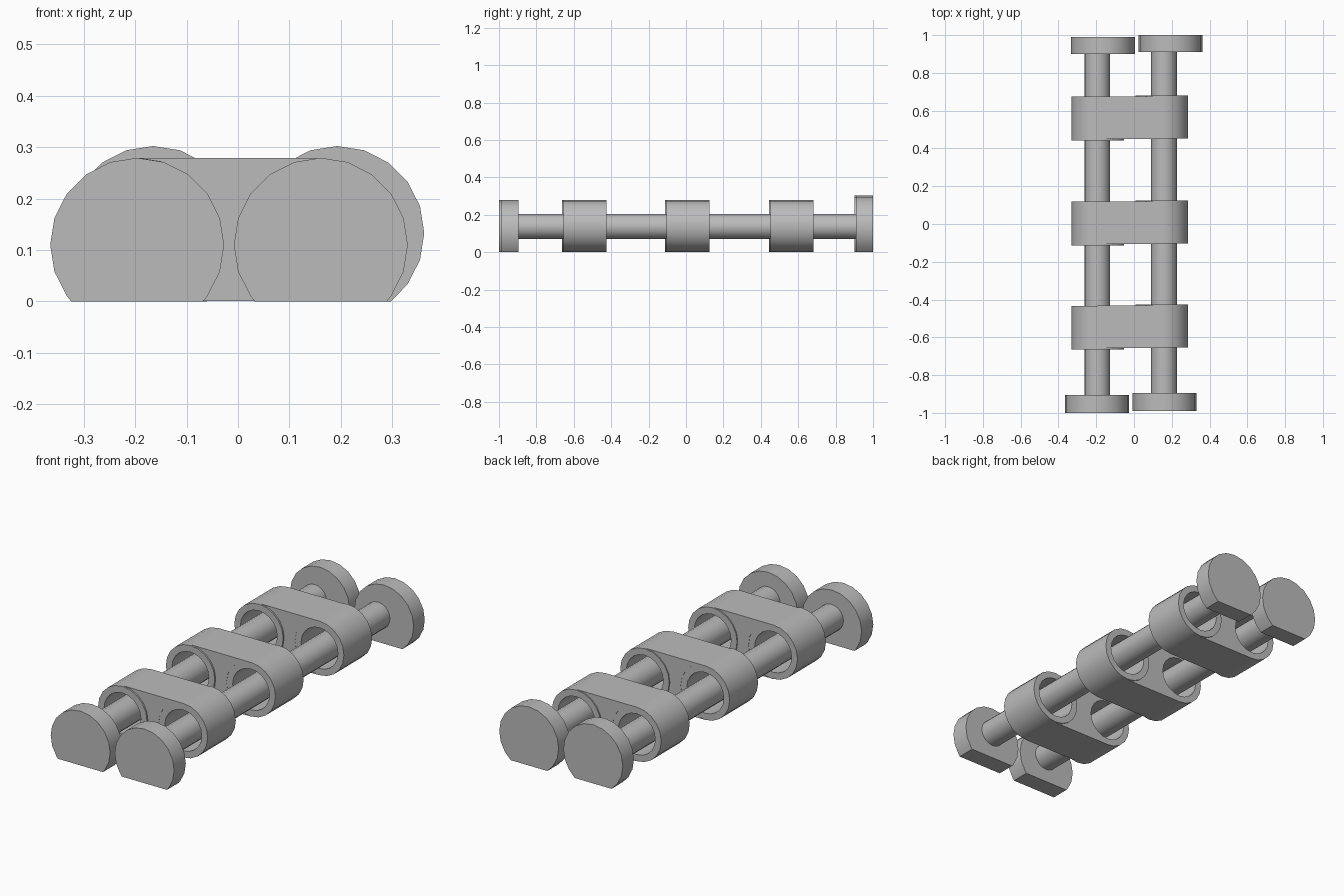
import bpy, bmesh
from math import cos, sin, pi, sqrt, asin

cube = bpy.data.objects.get("Cube")
if cube:
    bpy.data.objects.remove(cube, do_unlink=True)

grey = bpy.data.materials.new("plain_grey")
grey.use_nodes = True
grey.diffuse_color = (0.5, 0.5, 0.5, 1)
grey.node_tree.nodes["Principled BSDF"].inputs["Base Color"].default_value = (0.5, 0.5, 0.5, 1)

SIDES = 20


def arc(cx, cz, r, start, end, steps):
    return [(cx + r * cos(start + (end - start) * i / steps),
             cz + r * sin(start + (end - start) * i / steps)) for i in range(steps + 1)]


def circle(cx, cz, r):
    return arc(cx, cz, r, 0, 2 * pi, SIDES)[:-1]


def finish(name, bm):
    bmesh.ops.recalc_face_normals(bm, faces=bm.faces)
    mesh = bpy.data.meshes.new(name)
    bm.to_mesh(mesh)
    bm.free()
    mesh.materials.append(grey)
    obj = bpy.data.objects.new(name, mesh)
    bpy.context.collection.objects.link(obj)
    bpy.ops.object.select_all(action='DESELECT')
    obj.select_set(True)
    bpy.context.view_layer.objects.active = obj
    bpy.ops.object.shade_smooth_by_angle()


def prism(name, profile, y0, y1):
    """Extrude an xz profile along y."""
    bm = bmesh.new()
    a, b = ([bm.verts.new((x, y, z)) for x, z in profile] for y in (y0, y1))
    bm.faces.new(a)
    bm.faces.new(b)
    for i in range(len(a)):
        j = (i + 1) % len(a)
        bm.faces.new((a[i], a[j], b[j], b[i]))
    finish(name, bm)


def tube(name, cx, cz, outer, inner, y0, y1):
    """Open ring along y."""
    bm = bmesh.new()
    loops = [[bm.verts.new((x, y, z)) for x, z in circle(cx, cz, r)]
             for r, y in ((outer, y0), (outer, y1), (inner, y1), (inner, y0))]
    for k in range(4):
        a, b = loops[k], loops[(k + 1) % 4]
        for i in range(SIDES):
            j = (i + 1) % SIDES
            bm.faces.new((a[i], a[j], b[j], b[i]))
    finish(name, bm)


def cap(name, cx, cz, y0, y1):
    """Disc with its underside cut flat on the ground."""
    r = 0.169
    half = sqrt(r * r - cz * cz)
    rim = [p for p in circle(cx, cz, r) if p[1] > 0.003]
    # start the rim at the lower right corner and run over the top
    top = [p for p in rim if p[1] >= cz - 0.001]
    low_left = [p for p in rim if p[1] < cz - 0.001 and p[0] < cx]
    low_right = [p for p in rim if p[1] < cz - 0.001 and p[0] > cx]
    prism(name, [(cx + half, 0)] + low_right + top + low_left + [(cx - half, 0)], y0, y1)


# Two long rods
for side, x in (("right", -0.194), ("left", 0.159)):
    prism(side + "_rod", circle(x, 0.137, 0.068), -0.93, 0.93)

# Flat-bottomed end caps
cap("front_right_cap", -0.196, 0.11, -1.0, -0.905)
cap("front_left_cap", 0.161, 0.11, -0.99, -0.895)
cap("back_right_cap", -0.165, 0.133, 0.90, 0.99)
cap("back_left_cap", 0.193, 0.133, 0.91, 1.0)

# Three clamps: a ring round each rod joined by a web
XR, XL, R, Z = -0.192, 0.147, 0.139, 0.14
web = arc(XR, Z, R, -pi / 2, pi / 2, SIDES // 2) + arc(XL, Z, R, pi / 2, 3 * pi / 2, SIDES // 2)
for place, y in (("front", -0.547), ("middle", 0.004), ("back", 0.56)):
    tube(place + "_right_ring", XR, Z, R, 0.105, y - 0.117, y + 0.114)
    tube(place + "_left_ring", XL, Z, R, 0.105, y - 0.108, y + 0.121)
    prism(place + "_web", web, y - 0.109, y + 0.115)
